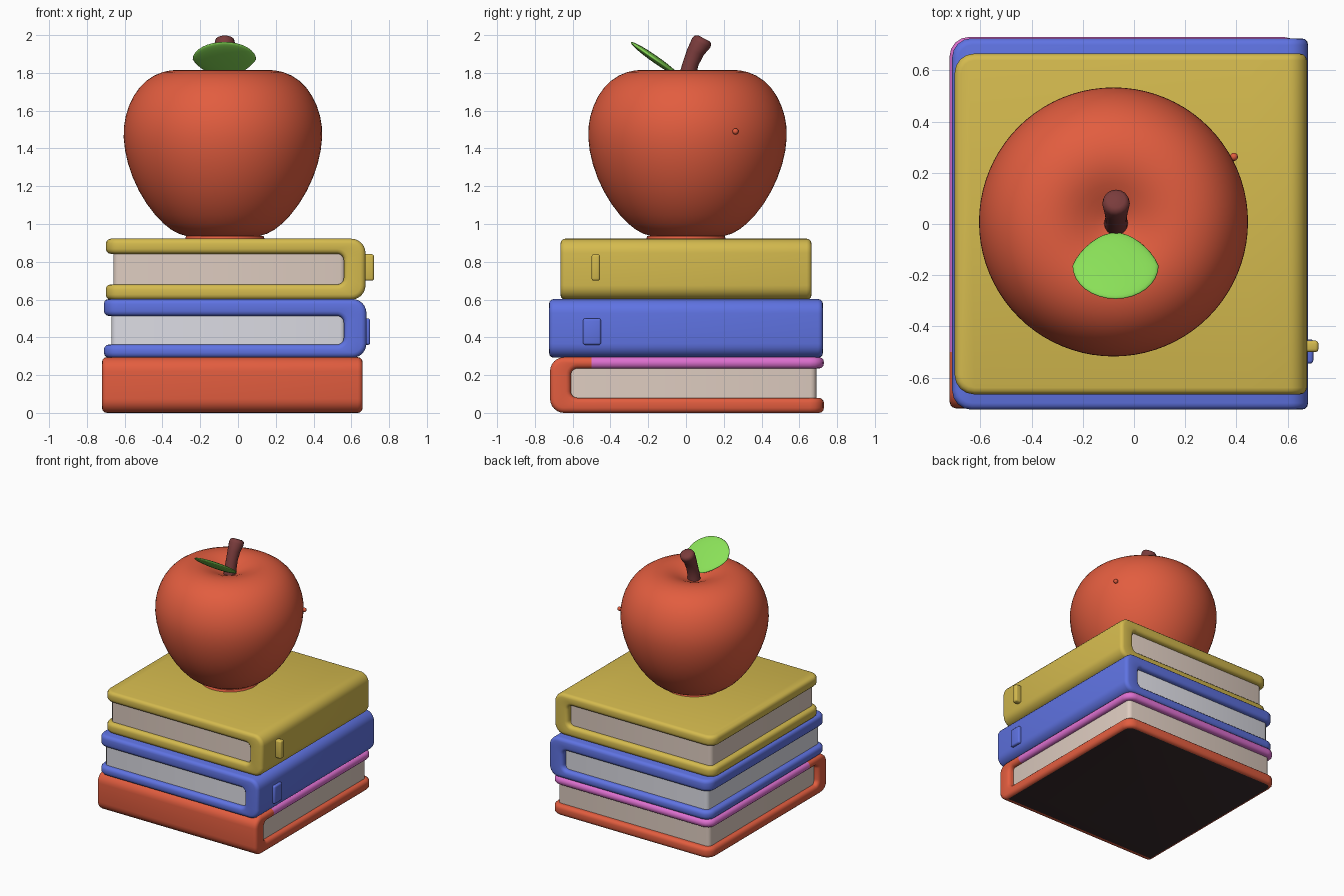
import bpy, bmesh, math
from mathutils import Matrix, Vector

if "Cube" in bpy.data.objects:
    bpy.data.objects.remove(bpy.data.objects["Cube"])


def mat(name, r, g, b):
    lin = [((c / 255 + 0.055) / 1.055) ** 2.4 for c in (r, g, b)]
    m = bpy.data.materials.new(name)
    m.diffuse_color = (*lin, 1)
    m.use_nodes = True
    m.node_tree.nodes["Principled BSDF"].inputs["Base Color"].default_value = m.diffuse_color
    return m


RED = mat("red", 226, 93, 63)
YELLOW = mat("yellow", 212, 186, 78)
BLUE = mat("blue", 95, 115, 226)
PINK = mat("pink", 222, 112, 208)
CREAM = mat("cream paper", 222, 204, 192)
WHITE = mat("white paper", 220, 220, 228)
GREEN = mat("leaf green", 138, 224, 88)
BROWN = mat("stem brown", 122, 60, 60)
DARK = mat("dark base", 56, 42, 44)


def finish(name, bm, mats, angle=40):
    bmesh.ops.recalc_face_normals(bm, faces=bm.faces[:])
    me = bpy.data.meshes.new(name)
    bm.to_mesh(me)
    bm.free()
    for m in mats:
        me.materials.append(m)
    ob = bpy.data.objects.new(name, me)
    bpy.context.collection.objects.link(ob)
    bpy.ops.object.select_all(action='DESELECT')
    ob.select_set(True)
    bpy.context.view_layer.objects.active = ob
    bpy.ops.object.shade_smooth_by_angle(angle=math.radians(angle))
    return ob


def bevel(bm, edges, width, segs):
    bmesh.ops.bevel(bm, geom=edges, offset=width, segments=segs, profile=0.5,
                    affect='EDGES', clamp_overlap=True)


def box(name, lo, hi, m, width, vertical_only=False, matrix=Matrix()):
    bm = bmesh.new()
    bmesh.ops.create_cube(bm, size=1)
    for v in bm.verts:
        v.co = Vector([lo[i] + (v.co[i] + 0.5) * (hi[i] - lo[i]) for i in range(3)])
    edges = [e for e in bm.edges if not vertical_only
             or abs(e.verts[0].co.z - e.verts[1].co.z) > 1e-4]
    bevel(bm, edges, width, 3)
    bm.transform(matrix)
    return finish(name, bm, [m])


def c_path(length, z0, z1, r, split):
    # one side of the C-shaped cover section, from lower to upper fore-edge
    pts = [(0, z0), (split, z0)]
    for cz, a0 in ((z0 + r, -90), (z1 - r, 0)):
        for i in range(7):
            a = math.radians(a0 + 15 * i)
            pts.append((length - r + r * math.cos(a), cz + r * math.sin(a)))
    return pts + [(split, z1), (0, z1)]


def book(name, length, half, z0, z1, tb, tt, spine, matrix, mats, paper):
    # local x runs from the fore-edge to the spine
    split = length - 0.22
    outer = c_path(length, z0, z1, 0.075, split)
    inner = c_path(length - spine, z0 + tb, z1 - tt, 0.035, split)
    bm = bmesh.new()
    vo = [bm.verts.new((x, -half, z)) for x, z in outer]
    vi = [bm.verts.new((x, -half, z)) for x, z in inner]
    faces = [bm.faces.new((vo[i], vo[i + 1], vi[i + 1], vi[i]))
             for i in range(len(vo) - 1)]
    ext = bmesh.ops.extrude_face_region(bm, geom=faces)["geom"]
    for v in ext:
        if isinstance(v, bmesh.types.BMVert):
            v.co.y = half
    bmesh.ops.recalc_face_normals(bm, faces=bm.faces[:])
    # round the cover corners, then soften every sharp edge
    corners = [e for e in bm.edges
               if all(v.co.x < 1e-4 for v in e.verts)
               and abs(e.verts[0].co.z - e.verts[1].co.z) > 1e-3]
    bevel(bm, corners, 0.075, 4)
    sharp = [e for e in bm.edges if len(e.link_faces) == 2
             and e.calc_face_angle(0) > math.radians(40)]
    bevel(bm, sharp, 0.026, 3)
    bmesh.ops.recalc_face_normals(bm, faces=bm.faces[:])
    if len(mats) > 1:
        for f in bm.faces:
            c = f.calc_center_median()
            if c.z > (z0 + z1) / 2 and c.x < split:
                f.material_index = 1      # second colour on the top cover
            elif f.normal.z < -0.98 and c.z < z0 + 0.001:
                f.material_index = 2      # dark underside
    bm.transform(matrix)
    finish(name + "_cover", bm, mats)
    box(name + "_pages", (0.04, -half + 0.035, z0 + tb - 0.01),
        (length - spine + 0.01, half - 0.035, z1 - tt + 0.01),
        paper, 0.03, True, matrix)


# Stack of three books
turn = Matrix.Translation((-0.03, 0.73, 0)) @ Matrix.Rotation(-math.pi / 2, 4, 'Z')
book("bottom_book", 1.45, 0.69, 0.0, 0.295, 0.08, 0.06, 0.11, turn, [RED, PINK, DARK], CREAM)
book("middle_book", 1.39, 0.725, 0.292, 0.603, 0.07, 0.09, 0.12,
     Matrix.Translation((-0.71, 0, 0)), [BLUE], WHITE)
book("top_book", 1.375, 0.665, 0.6, 0.922, 0.08, 0.08, 0.115,
     Matrix.Translation((-0.70, 0, 0)), [YELLOW], CREAM)

# Small tabs on the spines
box("top_book_tab", (0.66, -0.5, 0.70), (0.72, -0.455, 0.84), YELLOW, 0.012)
box("middle_book_tab", (0.65, -0.545, 0.36), (0.70, -0.45, 0.50), BLUE, 0.012)

# Apple body: a lathed profile
profile = [(0, 0.925), (0.12, 0.925), (0.20, 0.935), (0.27, 0.96), (0.36, 1.04),
           (0.45, 1.17), (0.51, 1.32), (0.533, 1.46), (0.522, 1.57), (0.48, 1.68),
           (0.41, 1.765), (0.32, 1.81), (0.23, 1.82), (0.15, 1.80), (0.07, 1.76), (0, 1.735)]
bm = bmesh.new()
vs = [bm.verts.new((r, 0, z)) for r, z in profile]
es = [bm.edges.new((vs[i], vs[i + 1])) for i in range(len(vs) - 1)]
bmesh.ops.spin(bm, geom=vs + es, cent=(0, 0, 0), axis=(0, 0, 1),
               angle=2 * math.pi, steps=40)
bmesh.ops.remove_doubles(bm, verts=bm.verts[:], dist=0.0005)
bm.transform(Matrix.Translation((-0.08, 0.008, 0)))
apple = finish("apple_body", bm, [RED], 180)
apple.modifiers.new("smooth", 'SUBSURF').levels = 1

# Apple foot ring and the small bump on its side
bm = bmesh.new()
bmesh.ops.create_cone(bm, cap_ends=True, segments=40, radius1=0.215, radius2=0.205,
                      depth=0.03, matrix=Matrix.Translation((-0.07, 0.0, 0.922)))
finish("apple_foot", bm, [RED])
bm = bmesh.new()
bmesh.ops.create_uvsphere(bm, u_segments=12, v_segments=8, radius=0.016,
                          matrix=Matrix.Translation((0.39, 0.262, 1.49)))
finish("apple_bump", bm, [RED], 180)

# Stem: tube along a bent path, swept ring by ring
path = [(0.0, 1.71, 0.05), (0.005, 1.78, 0.044), (0.025, 1.85, 0.042), (0.05, 1.91, 0.046),
        (0.08, 1.958, 0.054), (0.09, 1.974, 0.05), (0.096, 1.982, 0.035)]
bm = bmesh.new()
rings = []
for i, (y, z, r) in enumerate(path):
    tilt = math.radians(min(28, 7 * i))
    rings.append([bm.verts.new((-0.07 + r * math.cos(a),
                                y + r * math.sin(a) * math.cos(tilt),
                                z - r * math.sin(a) * math.sin(tilt)))
                  for a in [2 * math.pi * k / 16 for k in range(16)]])
for a, b in zip(rings, rings[1:]):
    for k in range(16):
        bm.faces.new((a[k], a[(k + 1) % 16], b[(k + 1) % 16], b[k]))
bm.faces.new(rings[0])
bm.faces.new(rings[-1])
finish("apple_stem", bm, [BROWN], 60)

# Leaf: flattened sphere, narrowed toward the stem and tilted up
bm = bmesh.new()
bmesh.ops.create_uvsphere(bm, u_segments=32, v_segments=16, radius=1)
for v in bm.verts:
    taper = 1 - 0.28 * max(0, v.co.y)
    v.co = Vector((v.co.x * 0.168 * taper, v.co.y * 0.158, v.co.z * 0.019))
bm.transform(Matrix.Translation((-0.072, -0.163, 1.872))
             @ Matrix.Rotation(math.radians(-35), 4, 'X'))
finish("apple_leaf", bm, [GREEN], 180)
